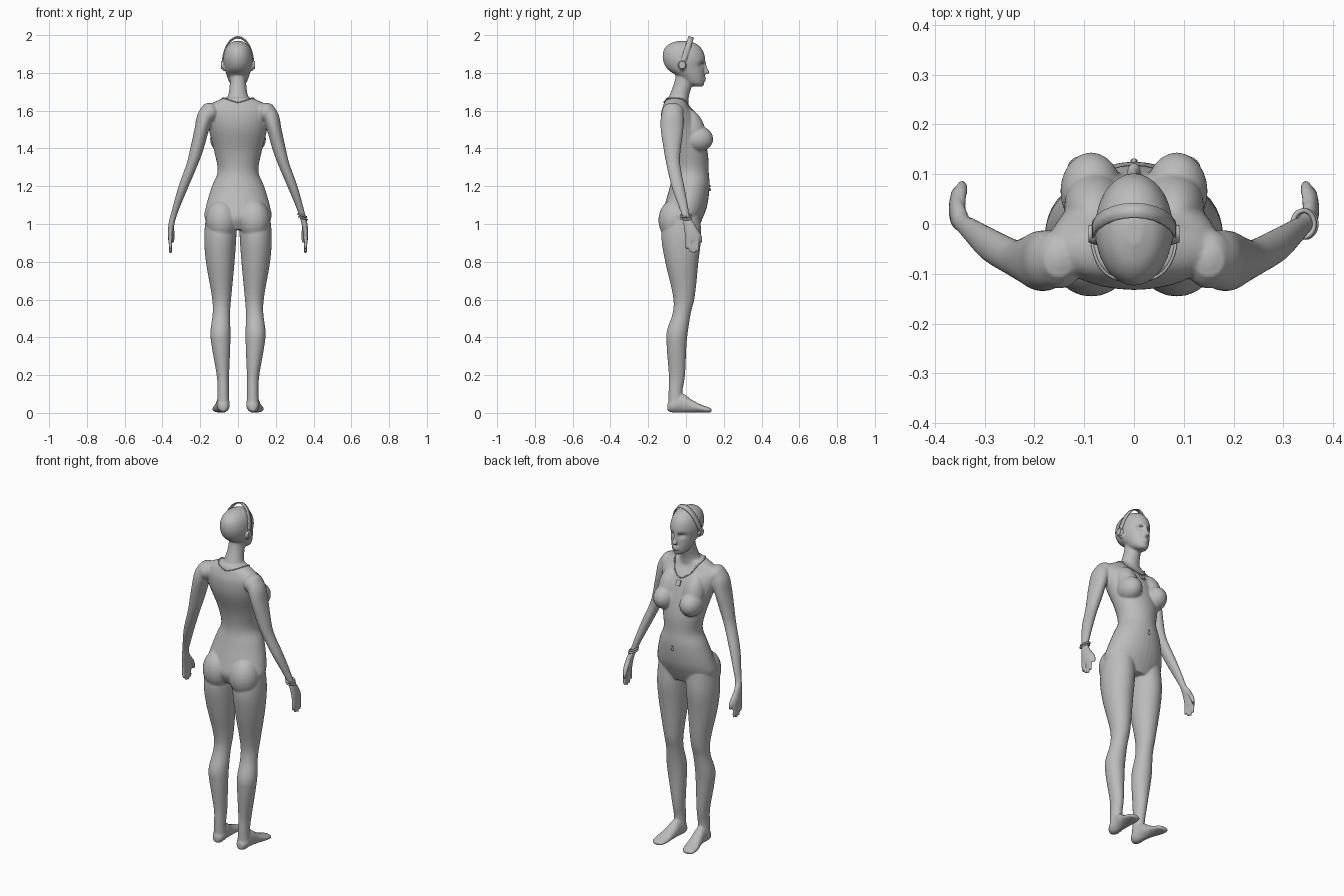
import bpy
import bmesh
import math
from mathutils import Matrix, Vector

cube = bpy.data.objects.get("Cube")
if cube:
    bpy.data.objects.remove(cube)

grey = bpy.data.materials.new("plain grey")
grey.use_nodes = True
grey.diffuse_color = (0.5, 0.5, 0.5, 1)
grey.node_tree.nodes["Principled BSDF"].inputs["Base Color"].default_value = (0.5, 0.5, 0.5, 1)


def finish(name, bm, smooth=True):
    """Turn a bmesh into a named grey object."""
    bmesh.ops.recalc_face_normals(bm, faces=bm.faces)
    mesh = bpy.data.meshes.new(name)
    for face in bm.faces:
        face.smooth = smooth
    bm.to_mesh(mesh)
    bm.free()
    mesh.materials.append(grey)
    obj = bpy.data.objects.new(name, mesh)
    bpy.context.collection.objects.link(obj)
    return obj


def catmull(a, b, c, d, t):
    return 0.5 * (2 * b + (c - a) * t + (2 * a - 5 * b + 4 * c - d) * t * t
                  + (3 * b - a - 3 * c + d) * t ** 3)


def loft(bm, sections, side=1, along_y=False, steps=5, sides=32):
    """Smooth tube through ellipses given as x, y, z, first radius, second radius."""
    pts = [sections[0]] + list(sections) + [sections[-1]]
    rows = []
    for i in range(1, len(pts) - 2):
        for k in range(steps):
            rows.append([catmull(*v, k / steps) for v in zip(*pts[i - 1:i + 3])])
    rows.append(sections[-1])
    rings = []
    for x, y, z, ra, rb in rows:
        ring = []
        for k in range(sides):
            a = 2 * math.pi * k / sides
            u, v = ra * math.cos(a), rb * math.sin(a)
            co = (x + u, y, z + v) if along_y else (x + u, y + v, z)
            ring.append(bm.verts.new((co[0] * side, co[1], co[2])))
        rings.append(ring)
    for low, high in zip(rings, rings[1:]):
        for k in range(sides):
            n = (k + 1) % sides
            bm.faces.new((low[k], low[n], high[n], high[k]))
    bm.faces.new(rings[0])
    bm.faces.new(rings[-1])
    return [v for ring in rings for v in ring]


def ball(bm, centre, radii, tilt=0):
    matrix = Matrix.Translation(centre) @ Matrix.Rotation(tilt, 4, 'X') @ Matrix.Diagonal((*radii, 1))
    bmesh.ops.create_uvsphere(bm, u_segments=24, v_segments=16, radius=1, matrix=matrix)


def ring(name, centre, radii, thick, matrix=Matrix()):
    """Closed round cord on an ellipse."""
    points = [Vector(centre) + matrix @ Vector((radii[0] * math.cos(a), radii[1] * math.sin(a), 0))
              for a in (math.tau * k / 24 for k in range(24))]
    return cord(name, points, thick)


def cord(name, points, thick):
    curve = bpy.data.curves.new(name, 'CURVE')
    curve.dimensions = '3D'
    curve.bevel_depth = thick
    curve.bevel_resolution = 2
    spline = curve.splines.new('POLY')
    spline.points.add(len(points) - 1)
    for p, co in zip(spline.points, points):
        p.co = (*co, 1)
    spline.use_cyclic_u = True
    curve.materials.append(grey)
    obj = bpy.data.objects.new(name, curve)
    bpy.context.collection.objects.link(obj)
    return obj


bm = bmesh.new()

# Torso and neck
loft(bm, [(0, -.02, .97, .13, .08), (0, -.02, 1.03, .176, .108), (0, 0, 1.1, .168, .113),
          (0, .02, 1.2, .138, .105), (0, .025, 1.28, .108, .095), (0, .015, 1.38, .125, .1),
          (0, -.02, 1.5, .155, .105), (0, -.04, 1.58, .17, .092), (0, -.052, 1.63, .15, .068),
          (0, -.05, 1.668, .075, .055)])
loft(bm, [(0, -.05, 1.62, .085, .062), (0, -.036, 1.68, .053, .052),
          (0, -.012, 1.75, .043, .05), (0, 0, 1.81, .045, .05)])

# Head with eye sockets pressed in
head = loft(bm, [(0, .068, 1.727, .018, .018), (0, .046, 1.745, .042, .05), (0, .028, 1.78, .058, .07),
                 (0, 0, 1.82, .07, .098), (0, -.01, 1.87, .078, .112), (0, -.015, 1.92, .07, .103),
                 (0, -.016, 1.953, .048, .072), (0, -.016, 1.97, .015, .025)], steps=8, sides=64)
for v in head:
    if v.co.y > 0:
        d = ((abs(v.co.x) - .032) / .02) ** 2 + ((v.co.z - 1.845) / .014) ** 2
        v.co.y -= .016 * math.exp(-d)

# Nose, lips and chin
loft(bm, [(0, .104, 1.793, .008, .008), (0, .106, 1.803, .015, .018),
          (0, .1, 1.825, .009, .014), (0, .094, 1.86, .007, .01)])
for z in (1.763, 1.775):
    ball(bm, (0, .092, z), (.022, .014, .007))
ball(bm, (0, .078, 1.74), (.022, .018, .014))

for s in (1, -1):
    # Chest, buttock, shoulder and ear
    ball(bm, (s * .086, .066, 1.45), (.062, .078, .068))
    ball(bm, (s * .08, .038, 1.5), (.06, .062, .11), .3)
    ball(bm, (s * .086, -.058, 1.02), (.084, .088, .11))
    ball(bm, (s * .15, -.07, 1.59), (.05, .06, .052))
    ball(bm, (s * .076, -.02, 1.84), (.008, .018, .032))
    # Leg and foot
    loft(bm, [(.088, -.02, 1.04, .082, .095), (.094, -.025, .93, .085, .105), (.094, -.022, .8, .076, .088),
              (.087, -.011, .62, .052, .058), (.088, -.022, .53, .046, .048), (.093, -.046, .43, .053, .056),
              (.09, -.05, .35, .049, .052), (.08, -.048, .2, .033, .043), (.078, -.055, .12, .03, .037),
              (.078, -.056, .04, .033, .037)], s)
    loft(bm, [(.078, -.098, .03, .018, .02), (.078, -.07, .04, .034, .038), (.08, -.02, .052, .032, .05),
              (.086, .03, .036, .036, .034), (.094, .08, .023, .042, .021), (.098, .12, .016, .036, .014),
              (.098, .136, .013, .02, .009)], s, along_y=True)
    # Arm and palm
    loft(bm, [(.15, -.072, 1.635, .03, .035), (.17, -.073, 1.58, .045, .058), (.192, -.074, 1.5, .039, .06),
              (.217, -.073, 1.4, .036, .046), (.241, -.068, 1.32, .031, .037), (.288, -.043, 1.2, .027, .034),
              (.323, -.016, 1.1, .02, .026), (.342, 0, 1.04, .017, .02), (.352, .016, 1, .016, .03),
              (.358, .03, .95, .014, .038), (.358, .033, .91, .011, .035)], s)
    # Fingers and thumb
    for k, tip in enumerate((.865, .848, .842, .852)):
        y = .004 + .0195 * k
        loft(bm, [(.358, y, .94, .01, .009), (.359, y, .9, .0095, .0085),
                  (.357, y, tip + .01, .0085, .0075), (.355, y, tip, .005, .004)], s, sides=12)
    loft(bm, [(.35, .03, .995, .012, .014), (.347, .062, .955, .012, .013),
              (.345, .078, .92, .01, .01), (.344, .081, .9, .005, .005)], s, sides=12)

# Fuse the figure into one smooth skin
body = finish("body", bm)
remesh = body.modifiers.new("fuse", 'REMESH')
remesh.mode = 'VOXEL'
remesh.voxel_size = 0.0055
remesh.use_smooth_shade = True
relax = body.modifiers.new("relax", 'SMOOTH')
relax.factor = 0.5
relax.iterations = 5
bpy.context.view_layer.update()
graph = bpy.context.evaluated_depsgraph_get()
skin = body.evaluated_get(graph)


def on_skin(point, lift):
    hit, co, normal, _ = skin.closest_point_on_mesh(Vector(point))
    return co + normal * lift


# Eyes
for s, label in ((1, "left"), (-1, "right")):
    bm = bmesh.new()
    ball(bm, on_skin((s * .032, .1, 1.845), -.004), (.013, .008, .006))
    finish(label + "_eye", bm)

# Necklace lying on the skin, with a square pendant
loop = []
for k in range(48):
    a = math.tau * k / 48
    front = max(0, -math.cos(a))
    loop.append(on_skin((.085 * math.sin(a), -.02 - .1 * math.cos(a),
                         1.645 + .02 * abs(math.sin(a)) - .055 * front ** 2), .002))
cord("necklace", loop, .003)
bm = bmesh.new()
spot = on_skin((0, .1, 1.565), .005)
bmesh.ops.create_cube(bm, size=1, matrix=Matrix.Translation(spot) @ Matrix.Rotation(.5, 4, 'X')
                      @ Matrix.Diagonal((.026, .008, .032, 1)))
finish("pendant", bm, smooth=False)

# Navel jewel
bm = bmesh.new()
navel = on_skin((0, .14, 1.2), .002)
ball(bm, navel, (.005, .005, .005))
ball(bm, navel - Vector((0, 0, .018)), (.007, .005, .009))
finish("navel_jewel", bm)

# Bracelet on the left wrist
tilt = Matrix.Rotation(.35, 3, 'Y')
for k in range(2):
    ring("bracelet_%d" % (k + 1), (.34 + .004 * k, 0, 1.045 - .014 * k), (.023, .027), .005, tilt)

# Headband arching over the head, leaning forward
bm = bmesh.new()
lean = Vector((0, .95, -.31)) * .015
rows = []
for k in range(13):
    a = math.pi * k / 12
    mid = Vector((.086 * math.cos(a), -.02 + .048 * math.sin(a), 1.84 + .151 * math.sin(a)))
    rows.append([bm.verts.new(mid - lean), bm.verts.new(mid + lean)])
for p, q in zip(rows, rows[1:]):
    bm.faces.new((p[0], p[1], q[1], q[0]))
band = finish("headband", bm)
band.modifiers.new("thickness", 'SOLIDIFY').thickness = 0.005

# Ear cups
for s, label in ((1, "left"), (-1, "right")):
    bm = bmesh.new()
    place = Matrix.Translation((s * .082, -.02, 1.842)) @ Matrix.Diagonal((1, .85, 1, 1))
    bmesh.ops.create_cone(bm, cap_ends=True, segments=20, radius1=.027, radius2=.02, depth=.018,
                          matrix=place @ Matrix.Rotation(s * math.pi / 2, 4, 'Y'))
    finish(label + "_ear_cup", bm, smooth=False)
